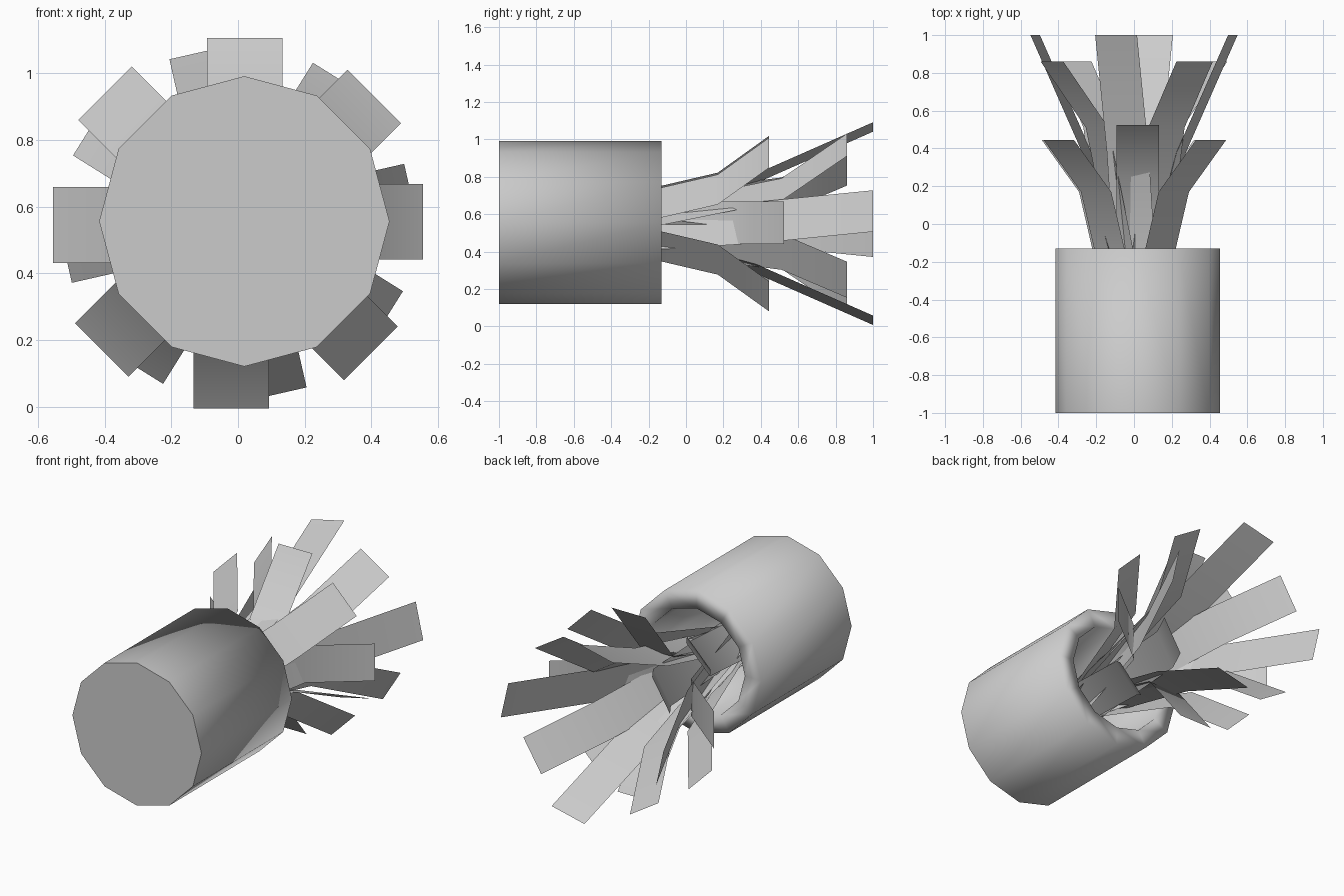
import bpy, bmesh, math

if "Cube" in bpy.data.objects:
    bpy.data.objects.remove(bpy.data.objects["Cube"])

CZ = 0.55          # height of the plant axis
HALF = 0.1135      # half width of a leaf


def make_object(name, bm):
    mesh = bpy.data.meshes.new(name)
    bm.to_mesh(mesh)
    bm.free()
    ob = bpy.data.objects.new(name, mesh)
    bpy.context.collection.objects.link(ob)
    return ob


# Pot: 12-sided hollow cup lying along y, mouth towards +y
bm = bmesh.new()
rings = []
for y, r in [(-1, 0.435), (-0.13, 0.435), (-0.13, 0.325), (-0.9, 0.325)]:
    rings.append([bm.verts.new((0.019 + r * math.cos(i * math.pi / 6), y,
                                0.556 + r * math.sin(i * math.pi / 6))) for i in range(12)])
for a, b in zip(rings, rings[1:]):
    for i in range(12):
        j = (i + 1) % 12
        bm.faces.new((a[i], a[j], b[j], b[i])).smooth = True
bm.faces.new(rings[0])
bm.faces.new(rings[-1])
bmesh.ops.recalc_face_normals(bm, faces=bm.faces)
make_object("pot", bm)


# Leaf: smooth strip bent outwards along a (y, radius) path
def leaf(name, angle, shift, path):
    a = math.radians(angle)
    c, s = math.cos(a), math.sin(a)
    bm = bmesh.new()
    rows = []
    for y, r in path:
        rows.append([bm.verts.new((r * c - t * s, y, CZ + r * s + t * c))
                     for t in (shift - HALF, shift + HALF)])
    for p, q in zip(rows, rows[1:]):
        bm.faces.new((p[0], p[1], q[1], q[0])).smooth = True
    make_object(name, bm)


short_straight = [(-1, 0), (-0.35, 0.035), (0.25, 0.21), (0.525, 0.555)]
short_diagonal = [(-1, 0), (-0.4, 0.09), (0.17, 0.278), (0.445, 0.557)]
long_straight = [(-1, 0), (-0.35, 0.04), (0.38, 0.245), (1.0, 0.525)]
long_diagonal = [(-1, 0), (-0.35, 0.04), (0.51, 0.245), (0.86, 0.527)]

# Two layers of eight leaves, the long layer twisted by 13 degrees
for k in range(4):
    odd = k % 2
    leaf(f"short_leaf_straight_{k}", 90 * k, -0.02 if odd else 0.005, short_straight)
    leaf(f"short_leaf_diagonal_{k}", 90 * k + 45, 0.006 if odd else -0.02, short_diagonal)
    leaf(f"long_leaf_straight_{k}", 90 * k + 12.8, -0.022 if odd else -0.05, long_straight)
    leaf(f"long_leaf_diagonal_{k}", 90 * k + 58, -0.024 if odd else -0.049, long_diagonal)
